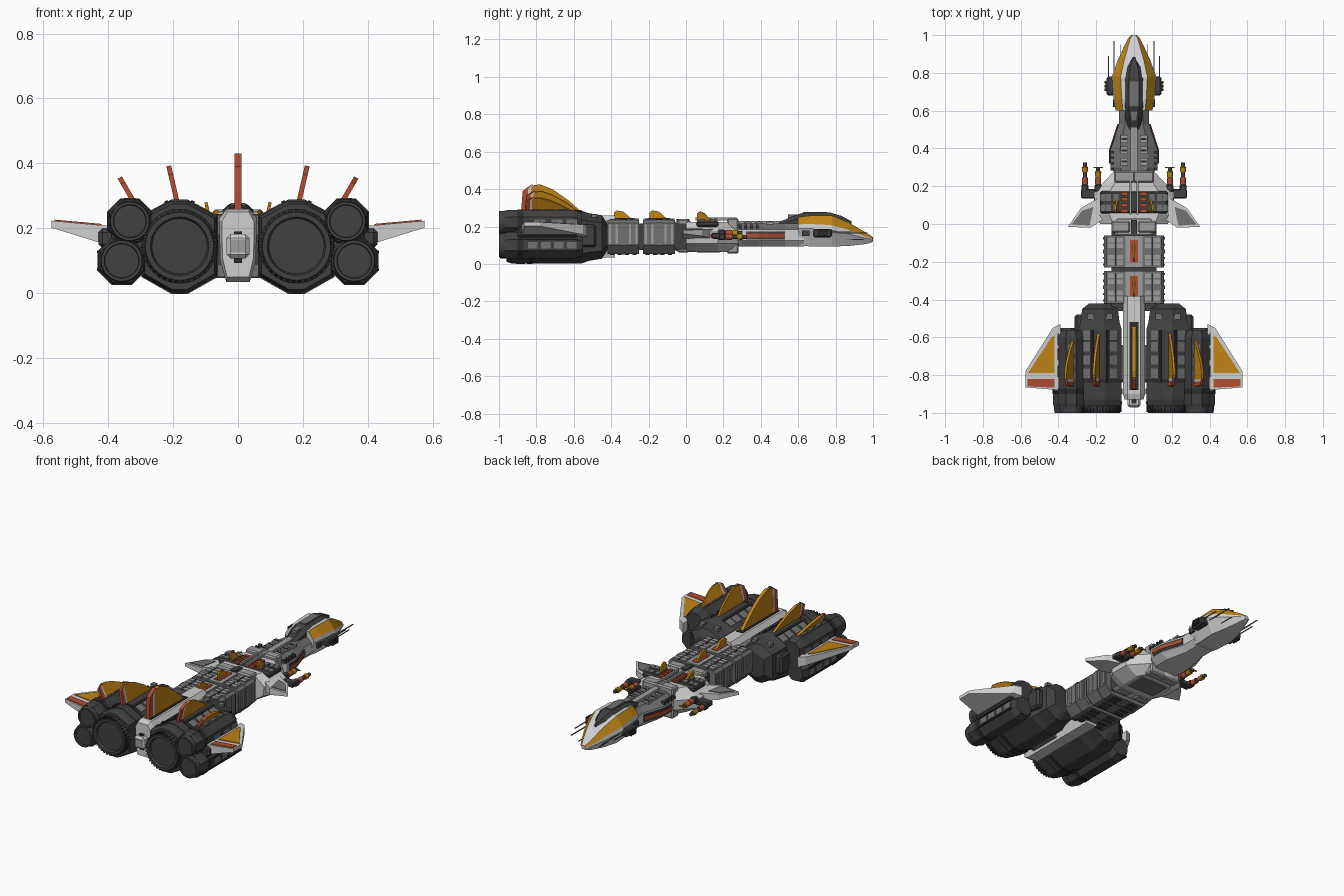
import bpy, bmesh, math
from mathutils import Matrix, Vector

if "Cube" in bpy.data.objects:
    bpy.data.objects.remove(bpy.data.objects["Cube"])

def material(name, r, g, b):
    m = bpy.data.materials.new(name)
    m.diffuse_color = (r, g, b, 1)
    m.use_nodes = True
    m.node_tree.nodes["Principled BSDF"].inputs["Base Color"].default_value = m.diffuse_color
    return m

WHITE = material("hull_white", .62, .62, .62)
LIGHT = material("light_gray", .34, .34, .34)
MID = material("mid_gray", .17, .17, .17)
DARK = material("dark_gray", .052, .052, .052)
BLACK = material("near_black", .025, .025, .025)
YELLOW = material("yellow", .52, .23, .008)
RED = material("rust_red", .42, .075, .03)

def make(name, verts, faces, mats, idx=None, mirror=False, smooth=False, bevel=0):
    me = bpy.data.meshes.new(name)
    me.from_pydata([tuple(v) for v in verts], [], faces)
    for m in mats:
        me.materials.append(m)
    if idx:
        me.polygons.foreach_set("material_index", idx)
    bm = bmesh.new()
    bm.from_mesh(me)
    bmesh.ops.recalc_face_normals(bm, faces=bm.faces)
    bm.to_mesh(me)
    bm.free()
    if smooth:
        me.polygons.foreach_set("use_smooth", [True] * len(me.polygons))
        me.set_sharp_from_angle(angle=math.radians(35))
    ob = bpy.data.objects.new(name, me)
    bpy.context.collection.objects.link(ob)
    if bevel:
        b = ob.modifiers.new("bevel", 'BEVEL')
        b.width, b.segments = bevel, 1
    if mirror:
        ob.modifiers.new("mirror", 'MIRROR').use_mirror_merge = False
    return ob

def loft(name, secs, mat, strips=None, **kw):
    """Skin equal-length rings; strips maps a ring edge index to another material."""
    n, strips = len(secs[0]), strips or {}
    mats = [mat] + list(dict.fromkeys(strips.values()))
    faces, idx = [tuple(range(n)), tuple(range((len(secs) - 1) * n, len(secs) * n))], [0, 0]
    for s in range(len(secs) - 1):
        for i in range(n):
            j = (i + 1) % n
            faces.append((s * n + i, s * n + j, s * n + n + j, s * n + n + i))
            idx.append(mats.index(strips.get(i, mat)))
    return make(name, [p for s in secs for p in s], faces, mats, idx, **kw)

def ring(y, pts, cx=0, cz=0, s=1):
    return [(cx + x * s, y, cz + z * s) for x, z in pts]

def sym(half):
    return half + [(-x, z) for x, z in reversed(half)]

def turned(name, x, z, prof, mat, n=32, **kw):
    circ = [(math.cos(2 * math.pi * i / n), math.sin(2 * math.pi * i / n)) for i in range(n)]
    return loft(name, [ring(y, circ, x, z, r) for y, r in prof], mat, smooth=True, **kw)

CUBE = [(x, y, z) for x in (-.5, .5) for y in (-.5, .5) for z in (-.5, .5)]
QUADS = [(0, 1, 3, 2), (4, 6, 7, 5), (0, 4, 5, 1), (2, 3, 7, 6), (0, 2, 6, 4), (1, 5, 7, 3)]

def boxes(name, items, mat, **kw):
    """Each item: centre x,y,z, size x,y,z, optional turn about y in degrees."""
    v, f = [], []
    for x, y, z, sx, sy, sz, *a in items:
        R = Matrix.Rotation(math.radians(a[0] if a else 0), 3, 'Y')
        f += [tuple(k + len(v) for k in q) for q in QUADS]
        v += [R @ Vector((p[0] * sx, p[1] * sy, p[2] * sz)) + Vector((x, y, z)) for p in CUBE]
    return make(name, v, f, [mat], **kw)

def fin(name, x, z, tilt, pts, t, mat, **kw):
    s, c = math.sin(math.radians(tilt)), math.cos(math.radians(tilt))
    secs = [[(x + h * s + d * c, y, z + h * c - d * s) for y, h in pts] for d in (-t / 2, t / 2)]
    return loft(name, secs, mat, **kw)

# ---- main engines
HEX = sym([(.025, .14), (.115, .092), (.115, -.092), (.025, -.143)])
EX, EZ = .18, .145
loft("main_engine_hull", [ring(y, HEX, EX, EZ, s) for y, s in
     [(-.96, .93), (-.93, 1), (-.56, 1), (-.52, .9), (-.45, .82), (-.42, .5)]], DARK, mirror=True)
loft("engine_band", [ring(y, HEX, EX, EZ, 1.025) for y in (-.9, -.87)], DARK, mirror=True)
loft("engine_band_forward", [ring(y, HEX, EX, EZ, 1.025) for y in (-.84, -.82)], BLACK, mirror=True)
turned("main_nozzle", EX, EZ, [(-.94, .118), (-.97, .112), (-1, .105), (-1, .09), (-.985, .085)], DARK, mirror=True)
boxes("nozzle_teeth", [(EX + .108 * math.sin(a), -.975, EZ + .108 * math.cos(a), .01, .04, .014, math.degrees(a))
      for a in [2 * math.pi * i / 36 for i in range(36)]], BLACK, mirror=True)

# ---- small outer engines, stacked in pairs
OCT = [(math.cos(math.pi * (i + .5) / 4), math.sin(math.pi * (i + .5) / 4)) for i in range(8)]
for tag, x, z, r, y1 in (("upper", .333, .222, .073, -.56), ("lower", .358, .1, .077, -.55)):
    loft(tag + "_booster", [ring(y, OCT, x, z, r * s) for y, s in
         [(-.97, .92), (-.95, 1), (y1 - .04, 1), (y1, .75)]], DARK, mirror=True)
    loft(tag + "_booster_band", [ring(y, OCT, x, z, r * 1.04) for y in (-.9, -.87)], BLACK, mirror=True)
    turned(tag + "_nozzle", x, z, [(-.95, r * .88), (-1, r * .82), (-1, r * .7), (-.99, r * .68)], DARK, n=24, mirror=True)
boxes("booster_side_fairing", [(.31, -.74, .16, .16, .36, .16), (.4, -.74, .17, .06, .32, .06),
      (.27, -.53, .15, .09, .1, .12)], DARK, mirror=True, bevel=.012)

# engine panels
boxes("engine_roof_panels", [(EX + sx * .068, y, EZ + .117, .045, .05, .008, sx * 28)
      for sx in (-1, 1) for y in (-.79, -.72, -.65, -.59)], MID, mirror=True)
boxes("engine_roof_ribs", [(EX + sx * .04, -.7, EZ + .134, .012, .28, .012, sx * 28) for sx in (-1, 1)], BLACK, mirror=True)
boxes("engine_nose_panels", [(EX + x, -.49, EZ + .113, .03, .03, .02) for x in (-.05, .05)], MID, mirror=True)
boxes("booster_roof_panels", [(.333, y, .289, .035, .045, .008) for y in (-.8, -.73, -.66)], MID, mirror=True)
boxes("booster_side_panels", [(.429, y, .1, .008, .05, .035) for y in (-.82, -.75, -.68, -.61)]
      + [(.4, y, .222, .008, .06, .03) for y in (-.78, -.69, -.61)], MID, mirror=True)
boxes("booster_slots", [(.43, -.72, z, .008, .28, .008) for z in (.128, .073)], BLACK, mirror=True)
boxes("engine_skids", [(EX, y, .006, .03, .018, .012) for y in (-.9, -.87, -.84)], BLACK, mirror=True)

# ---- side wings
def wing(name, pts, d, mat):   # slab following the dihedral from x=.4 to x=.575
    z = lambda x: .178 + (x - .4) * .2
    t = lambda x: .03 - (x - .4) * .11
    top = [(x, y, z(x) + t(x) + d) for x, y in pts]
    bot = [(x, y, z(x) - t(x) if d == 0 else z(x) + t(x) - .005) for x, y in pts]
    loft(name, [bot, top], mat, mirror=True)
wing("side_wing", [(.39, -.53), (.43, -.55), (.575, -.78), (.575, -.865), (.39, -.88)], 0, WHITE)
wing("side_wing_yellow", [(.42, -.59), (.437, -.6), (.562, -.79), (.42, -.79)], .004, YELLOW)
wing("side_wing_red", [(.42, -.82), (.565, -.82), (.565, -.86), (.42, -.866)], .004, RED)

# ---- tail fins: yellow blade, pale strip, red trailing edge
def tail_fin(tag, x, z, tilt, y0, L, H, t, mirror):
    P = lambda pts: [(y0 + a * L, b * H) for a, b in pts]
    fin(tag + "_fin", x, z, tilt, P([(.13, -.15), (.13, .86), (.2, .98), (.3, 1), (.5, .84), (.75, .5), (1, .06), (1, -.15)]), t, YELLOW, mirror=mirror)
    fin(tag + "_fin_strip", x, z, tilt, P([(.09, -.15), (.09, .88), (.19, 1.01), (.15, .86), (.14, -.15)]), t * 1.1, WHITE, mirror=mirror)
    fin(tag + "_fin_edge", x, z, tilt, P([(0, -.15), (0, .3), (.02, .8), (.18, 1.03), (.1, .85), (.1, -.15)]), t * 1.15, RED, mirror=mirror)
tail_fin("centre", 0, .25, 0, -.88, .34, .175, .02, False)
tail_fin("engine", .185, .27, 13, -.86, .29, .122, .013, True)
tail_fin("booster", .32, .28, 30, -.86, .25, .086, .013, True)

# ---- central spine
SP = [(.035, .26), (.058, .23), (.055, .1), (.036, .035)]
loft("spine", [ring(y, sym(SP)) for y in (-.9, -.38)], WHITE)
loft("spine_tail", [ring(-.9, sym(SP)), ring(-.93, sym([(.034, .25), (.05, .22), (.048, .11), (.034, .05)]))], WHITE)
boxes("tail_block", [(0, -.935, .145, .07, .07, .075)], WHITE, bevel=.012)
boxes("tail_hatch", [(0, -.968, .145, .042, .008, .04)], LIGHT)
boxes("tail_vents", [(0, -.93, .18, .024, .04, .02), (0, -.93, .103, .024, .02, .02)], BLACK)
boxes("spine_slot", [(0, -.7, .261, .045, .36, .006)], BLACK)
boxes("engine_struts", [(.07, -.74, z, .06, .2, .04) for z in (.07, .2)], MID, mirror=True)

# ---- two cargo modules
CARGO = sym([(.145, .235), (.16, .22), (.16, .1), (.115, .052)])
boxes("cargo_core", [(0, -.2, .145, .24, .52, .14)], DARK)
for tag, y in (("front", -.145), ("rear", -.335)):
    loft(tag + "_cargo", [ring(y + d, CARGO) for d in (-.085, .085)], MID)
    loft(tag + "_cargo_frame", [ring(y + d, CARGO, 0, -.003, 1.02) for d in (-.01, .01)], MID)
    boxes(tag + "_cargo_top_plate", [(0, y, .238, .09, .165, .008)], LIGHT)
    boxes(tag + "_cargo_red_plate", [(0, y, .242, .04, .12, .008)], RED)
    boxes(tag + "_cargo_roof_panels", [(x, y + d, .236, .035, .024, .01) for x in (.075, .12)
          for d in (-.06, -.03, .03, .06)], LIGHT, mirror=True)
    boxes(tag + "_cargo_slots", [(.0975, y, .236, .008, .15, .008)], BLACK, mirror=True)
    boxes(tag + "_cargo_side_ribs", [(.161, y + d, .16, .008, .012, .1) for d in (-.07, -.035, .035, .07)], LIGHT, mirror=True)
    boxes(tag + "_cargo_belly_ribs", [(.06, y + d, .051, .06, .022, .008) for d in (-.06, -.02, .02, .06)], DARK, mirror=True)
    fin(tag + "_cargo_fin", 0, .24, 0, [(y - .05, 0), (y - .05, .035), (y - .035, .046), (y, .04), (y + .045, 0)], .012, YELLOW)

# ---- collar between cargo and wing section
boxes("collar", [(0, -.015, .15, .2, .1, .16)], WHITE, bevel=.012)
boxes("collar_blocks", [(.07, -.015, .15, .1, .06, .18), (.05, .25, .15, .11, .06, .19)], LIGHT, mirror=True, bevel=.008)
boxes("collar_gap", [(0, -.015, .235, .03, .07, .012)], DARK)

# ---- middle wing section
loft("mid_hull", [ring(y, sym([(.13 * s, .225), (.21 * s, .17), (.2 * s, .11), (.12 * s, .065)]))
     for y, s in [(.0, .85), (.05, 1), (.17, 1), (.28, .5)]], WHITE)
boxes("mid_deck", [(0, .115, .215, .36, .12, .035)], DARK, bevel=.01)
boxes("mid_belly", [(0, .12, .075, .2, .14, .03)], MID, bevel=.01)
boxes("mid_deck_panels", [(x, y, .234, .028, .035, .01) for x in (.095, .135, .165) for y in (.085, .14)], MID, mirror=True)
boxes("mid_deck_red", [(.05, y, .236, .035, .018, .012) for y in (.07, .1, .13, .16)], RED, mirror=True)
boxes("mid_rails", [(.018, .16, .24, .012, .22, .016)], LIGHT, mirror=True)
fin("mid_small_fin", .088, .23, 12, [(.06, 0), (.06, .04), (.075, .052), (.1, .04), (.135, 0)], .01, YELLOW, mirror=True)
boxes("mid_side_red", [(.205, .11, .15, .012, .09, .016)], RED, mirror=True)
W = [(.08, .27), (.2, .13), (.28, .085), (.35, -.015), (.23, -.02), (.17, .02), (.08, .02)]
loft("mid_wing", [[(x, y, .15 + x * .06 + s * (.045 - x * .1)) for x, y in W] for s in (-1, 1)], WHITE, mirror=True)
V = [(.215, .09), (.275, .07), (.33, -.002), (.235, -.008)]
loft("mid_wing_panel", [[(x, y, .195 - x * .04 + d) for x, y in V] for d in (-.004, .004)], MID, mirror=True)

# guns on the wing section
boxes("gun_mounts", [(.225, .16, .15, .11, .05, .03), (.26, .19, .145, .036, .04, .036), (.19, .19, .165, .036, .04, .036)], DARK, mirror=True, bevel=.006)
for tag, x, z, y1 in (("outer", .26, .145, .325), ("inner", .19, .165, .3)):
    turned(tag + "_gun_barrel", x, z, [(.15, .011), (y1, .011)], DARK, n=12, mirror=True)
    turned(tag + "_gun_sleeve", x, z, [(.21, .016), (.245, .016)], RED, n=12, mirror=True)
    turned(tag + "_gun_muzzle", x, z, [(y1 - .05, .015), (y1 - .025, .017), (y1 - .02, .012)], YELLOW, n=12, mirror=True)
boxes("gun_crossbar", [(.19, .3, .165, .05, .006, .006)], YELLOW, mirror=True)

# ---- neck
def neck(y, w):
    return ring(y, sym([(w * .6, .215), (w, .185), (w, .125), (w * .65, .092)]))
loft("neck", [neck(.27, .1), neck(.3, .125), (neck(.39, .125)), neck(.53, .08), neck(.63, .08)], WHITE,
     {0: MID, 6: MID, 7: MID})
boxes("neck_spine", [(0, .42, .22, .035, .3, .02)], LIGHT)
boxes("neck_roof_panels", [(.052, y, .217, .04, .04, .012) for y in (.33, .39, .45)], LIGHT, mirror=True)
boxes("neck_roof_slots", [(.052, y, .218, .03, .01, .016) for y in (.33, .39, .45)], BLACK, mirror=True)
boxes("neck_edge_ribs", [(.115, y, .2, .02, .014, .02) for y in (.29, .32, .35, .38)], DARK, mirror=True)
for tag, h, t, m in (("frame", .045, .004, DARK), ("red", .02, .008, RED)):
    loft("neck_side_" + tag, [[(x + d, y, .152 + s * h / 2) for x, y, s in
         ((.125, .32, -1), (.125, .32, 1), (.125, .39, 1), (.125, .39, -1))] for d in (-.02, t)], m, mirror=True)
    loft("neck_taper_" + tag, [[(x + d, y, .152 + s * h / 2) for x, y, s in
         ((.125, .39, -1), (.125, .39, 1), (.08, .53, 1), (.08, .53, -1))] for d in (-.02, t)], m, mirror=True)

# ---- nose: yellow shoulder stripes on white
def nose(y, w, zt, zm, zb):
    return ring(y, sym([(w * .6, zt), (w * .95, zm + (zt - zm) * .35), (w, zm), (w * .6, zb)]))
loft("nose", [nose(.6, .098, .25, .19, .1), nose(.66, .108, .258, .19, .094), nose(.78, .118, .258, .18, .093),
     nose(.87, .085, .222, .16, .096), nose(.95, .048, .175, .14, .105), nose(.985, .03, .153, .132, .112),
     nose(1, .014, .142, .13, .12)], WHITE, {0: YELLOW, 6: YELLOW})
loft("canopy", [ring(y, sym([(w * .55, z), (w, z - .02), (w, z - .06)])) for y, w, z in
     [(.5, .03, .225), (.56, .045, .25), (.62, .05, .272), (.77, .05, .275), (.83, .035, .257), (.885, .006, .228)]], DARK)
boxes("canopy_plate", [(0, .69, .274, .045, .13, .008)], MID)
boxes("canopy_tail_plate", [(0, .57, .253, .034, .05, .02)], MID)
boxes("nose_side_pod", [(.12, .73, .165, .05, .1, .045), (.135, .73, .165, .03, .06, .03)], DARK, mirror=True, bevel=.008)
boxes("nose_pod_vents", [(.151, y, .165, .008, .014, .036) for y in (.71, .73, .75)], BLACK, mirror=True)
boxes("nose_side_window", [(.106, .64, .165, .012, .04, .03)], DARK, mirror=True)
boxes("nose_antennas", [(.105, .88, .165, .005, .18, .005), (.135, .82, .17, .005, .14, .005),
      (.07, .9, .13, .004, .1, .004)], MID, mirror=True)
